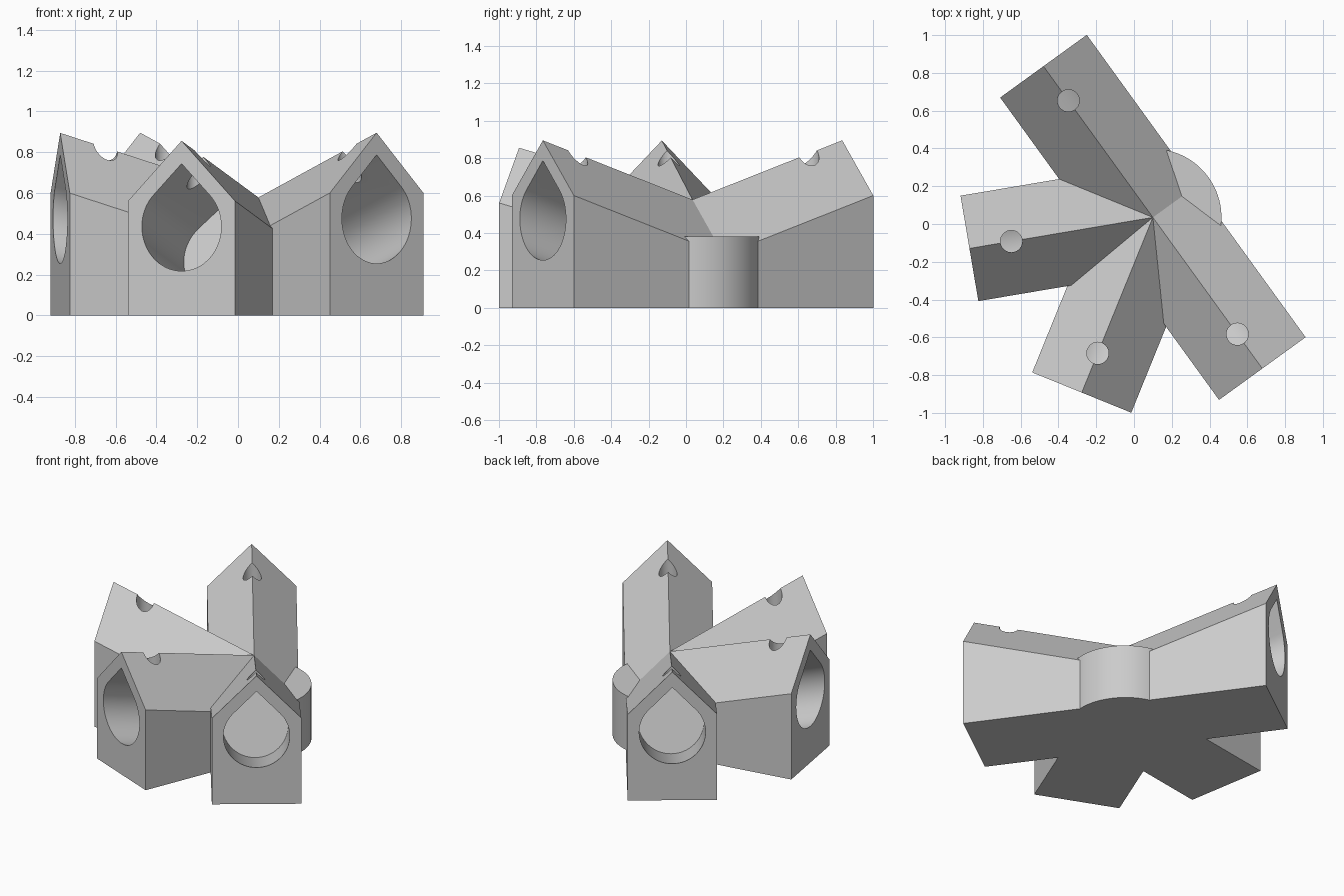
import bpy, bmesh, math
from mathutils import Vector

cube = bpy.data.objects.get("Cube")
if cube:
    bpy.data.objects.remove(cube, do_unlink=True)

HUB = Vector((0.1, 0.035, 0))
HUB_Z = 0.578            # height where all ridges meet
HALF = 0.283             # half width of an arm
DROP = 0.295             # ridge to eave
BORE_R, BORE_DROP, BORE_DEPTH = 0.21, 0.42, 0.57
PIN_R, PIN_INSET = 0.058, 0.225

# heading, length, slope (degrees) of each arm
ARMS = [(125.9, 0.988, 17.8), (189.6, 0.985, 17.8),
        (247.9, 1.001, 15.5), (305.9, 0.988, 17.8)]

grey = bpy.data.materials.new("plain grey")
grey.use_nodes = True
color = (0.6, 0.6, 0.6, 1)
grey.diffuse_color = color
grey.node_tree.nodes["Principled BSDF"].inputs["Base Color"].default_value = color


def prism(name, ring_a, ring_b):
    """Solid between two matching outlines."""
    bm = bmesh.new()
    a = [bm.verts.new(p) for p in ring_a]
    b = [bm.verts.new(p) for p in ring_b]
    bm.faces.new(a)
    bm.faces.new(b)
    for i in range(len(a)):
        j = (i + 1) % len(a)
        bm.faces.new((a[i], a[j], b[j], b[i]))
    bmesh.ops.recalc_face_normals(bm, faces=bm.faces[:])
    mesh = bpy.data.meshes.new(name)
    bm.to_mesh(mesh)
    bm.free()
    mesh.materials.append(grey)
    obj = bpy.data.objects.new(name, mesh)
    bpy.context.collection.objects.link(obj)
    return obj


def cylinder(name, centre, radius, z0, z1, sides):
    def ring(z):
        return [(centre.x + radius * math.cos(math.tau * i / sides),
                 centre.y + radius * math.sin(math.tau * i / sides), z)
                for i in range(sides)]
    return prism(name, ring(z0), ring(z1))


def boolean(target, tool, operation):
    mod = target.modifiers.new(operation, 'BOOLEAN')
    mod.operation, mod.solver, mod.object = operation, 'EXACT', tool
    bpy.context.view_layer.objects.active = target
    bpy.ops.object.modifier_apply(modifier=mod.name)
    bpy.data.objects.remove(tool, do_unlink=True)


def arm_parts(heading, length, slope):
    h, s = math.radians(heading), math.radians(slope)
    out = Vector((math.cos(h), math.sin(h), 0))
    side = Vector((-out.y, out.x, 0))
    up = Vector((0, 0, 1))

    # gabled body, rising outward
    def gable(dist):
        ridge = HUB_Z + dist * math.tan(s)
        outline = [(-HALF, 0), (HALF, 0), (HALF, ridge - DROP),
                   (0, ridge), (-HALF, ridge - DROP)]
        return [HUB + out * dist + side * t + up * z for t, z in outline]
    body = prism("arm", gable(0), gable(length))

    # teardrop socket, parallel to the ridge
    axis = out * math.cos(s) + up * math.sin(s)
    normal = up * math.cos(s) - out * math.sin(s)
    mouth = HUB + out * length + up * (HUB_Z + length * math.tan(s) - BORE_DROP)
    steps = 48
    drop = [(0, BORE_R * math.sqrt(2))]
    for i in range(steps + 1):
        a = math.radians(135 + 270 * i / steps)
        drop.append((BORE_R * math.cos(a), BORE_R * math.sin(a)))

    def teardrop(dist):
        return [mouth + axis * dist + side * t + normal * n for t, n in drop]
    bore = prism("socket_cutter", teardrop(-BORE_DEPTH), teardrop(0.3))

    # pin hole from the ridge down into the socket
    spot = HUB + out * (length - PIN_INSET)
    pin = cylinder("pin_cutter", spot, PIN_R, mouth.z - 0.05, 1.2, 40)
    return body, bore, pin


# round hub joined with the arms, then all cutters removed
connector = cylinder("connector", HUB, 0.363, 0, 0.38, 96)
cutters = []
for arm in ARMS:
    body, bore, pin = arm_parts(*arm)
    boolean(connector, body, 'UNION')
    cutters += [bore, pin]
for cutter in cutters:
    boolean(connector, cutter, 'DIFFERENCE')

bpy.ops.object.select_all(action='DESELECT')
connector.select_set(True)
bpy.context.view_layer.objects.active = connector
bpy.ops.object.shade_smooth_by_angle(angle=math.radians(25))
